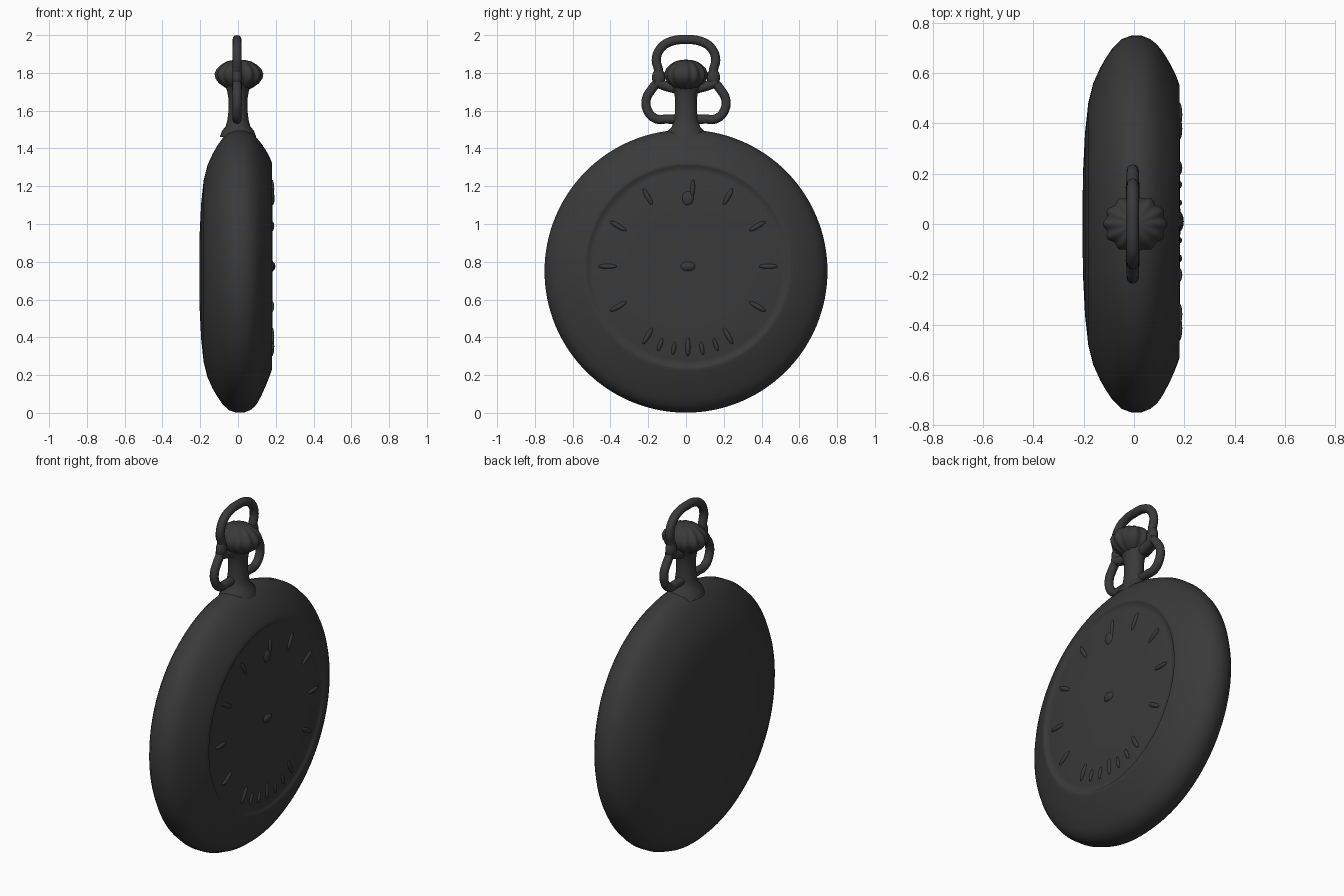
import bpy, bmesh
from math import sin, cos, pi, radians
from mathutils import Vector

cube = bpy.data.objects.get("Cube")
if cube:
    bpy.data.objects.remove(cube)

metal = bpy.data.materials.new("dark_metal")
metal.use_nodes = True
grey = (0.042, 0.042, 0.042, 1)
metal.diffuse_color = grey
bsdf = metal.node_tree.nodes["Principled BSDF"]
bsdf.inputs["Base Color"].default_value = grey
bsdf.inputs["Roughness"].default_value = 0.7


def finish(obj, name, angle=40):
    obj.name = name
    obj.data.materials.clear()
    obj.data.materials.append(metal)
    bpy.ops.object.select_all(action='DESELECT')
    obj.select_set(True)
    bpy.context.view_layer.objects.active = obj
    bpy.ops.object.shade_smooth_by_angle(angle=radians(angle))
    return obj


def lathe(name, profile, place, segments=96, angle=40):
    """Skin closed rings; place(position, radius, angle) gives each point."""
    bm = bmesh.new()
    rings = []
    for pos, radius in profile:
        rings.append([bm.verts.new(place(pos, radius, 2 * pi * i / segments))
                      for i in range(segments)])
    for a, b in zip(rings, rings[1:]):
        for i in range(segments):
            j = (i + 1) % segments
            bm.faces.new((a[i], a[j], b[j], b[i]))
    bm.faces.new(rings[0])
    bm.faces.new(rings[-1])
    bmesh.ops.recalc_face_normals(bm, faces=bm.faces)
    mesh = bpy.data.meshes.new(name)
    bm.to_mesh(mesh)
    bm.free()
    obj = bpy.data.objects.new(name, mesh)
    bpy.context.collection.objects.link(obj)
    return finish(obj, name, angle)


def tube(name, points, radius, cyclic=False):
    curve = bpy.data.curves.new(name, 'CURVE')
    curve.dimensions = '3D'
    curve.bevel_depth = radius
    curve.bevel_resolution = 4
    curve.use_fill_caps = True
    spline = curve.splines.new('BEZIER')
    spline.bezier_points.add(len(points) - 1)
    for bp, (y, z) in zip(spline.bezier_points, points):
        bp.co = (-0.005, y, z)
        bp.handle_left_type = bp.handle_right_type = 'AUTO'
    spline.use_cyclic_u = cyclic
    obj = bpy.data.objects.new(name, curve)
    bpy.context.collection.objects.link(obj)
    bpy.ops.object.select_all(action='DESELECT')
    obj.select_set(True)
    bpy.context.view_layer.objects.active = obj
    bpy.ops.object.convert(target='MESH')
    return finish(bpy.context.object, name, 60)


# Case: turned around x, with the dial opening set slightly high
DIAL_Y, DIAL_Z = 0.01, 0.776


def case_point(x, r, a):
    shift = max(0, min(1, (x - 0.1) / 0.07))
    return (x, DIAL_Y * shift + r * cos(a),
            0.75 + (DIAL_Z - 0.75) * shift + r * sin(a))


lathe("case", [
    (-0.205, 0.03), (-0.203, 0.2), (-0.195, 0.36), (-0.182, 0.48),
    (-0.162, 0.56), (-0.135, 0.62), (-0.112, 0.66), (-0.085, 0.70),
    (-0.05, 0.735), (-0.01, 0.749), (0.03, 0.749), (0.065, 0.735),
    (0.09, 0.715), (0.108, 0.692), (0.125, 0.665), (0.145, 0.628),
    (0.163, 0.59), (0.175, 0.56), (0.18, 0.545), (0.18, 0.535),
    (0.171, 0.525), (0.172, 0.50), (0.18, 0.46), (0.183, 0.3),
    (0.184, 0.02)], case_point, 128, 60)


def dial_bump(name, r, a, size, turn=None):
    """Soft raised mark on the dial, long side turned along the radius."""
    bpy.ops.mesh.primitive_uv_sphere_add(
        segments=16, ring_count=8,
        location=(0.18, DIAL_Y + r * cos(a), DIAL_Z + r * sin(a)),
        rotation=(a if turn is None else turn, 0, 0))
    obj = bpy.context.object
    obj.scale = size
    finish(obj, name, 80)


# Worn hour marks, with the pierced one at the top
for hour in range(12):
    if hour != 3:
        dial_bump("hour_mark", 0.425, hour * pi / 6, (0.012, 0.05, 0.013))
dial_bump("top_mark_drop", 0.36, pi / 2, (0.014, 0.038, 0.03))
dial_bump("top_mark_stem", 0.41, pi / 2 - 0.06, (0.012, 0.05, 0.012))
for k in (-2, -1, 1, 2):
    dial_bump("lower_mark", 0.44, -pi / 2 + k * 0.17, (0.011, 0.035, 0.011))
dial_bump("hand_pivot", 0, 0, (0.018, 0.04, 0.025), 0)


# Stem and its flared foot
def upright(z, r, a):
    return (r * 0.88 * cos(a), r * sin(a), z)


lathe("stem", [
    (1.46, 0.11), (1.495, 0.095), (1.515, 0.075), (1.55, 0.064),
    (1.60, 0.057), (1.66, 0.057), (1.70, 0.064), (1.74, 0.08)],
    upright, 32, 60)


# Fluted winding crown
def fluted(z, r, a):
    r *= 1 + 0.05 * cos(12 * a)
    return (0.005 + r * 1.06 * cos(a), r * 0.95 * sin(a), z)


lathe("winding_crown", [
    (1.71, 0.045), (1.725, 0.07), (1.745, 0.095), (1.77, 0.112),
    (1.795, 0.116), (1.82, 0.107), (1.842, 0.087), (1.86, 0.06),
    (1.868, 0.03), (1.87, 0.005)], fluted, 96, 70)

# Bow: one half path mirrored, from the stem foot over the top
half = [(0.04, 1.555), (0.10, 1.555), (0.165, 1.56), (0.207, 1.61), (0.209, 1.665),
        (0.18, 1.715), (0.145, 1.765), (0.145, 1.81), (0.157, 1.875),
        (0.13, 1.935), (0.075, 1.968)]
tube("bow", half + [(0, 1.976)] + [(-y, z) for y, z in reversed(half)], 0.024)

# Inner arms and pinched joints on each side
for side, label in ((1, "left"), (-1, "right")):
    tube("bow_arm_" + label,
         [(side * 0.165, 1.755), (side * 0.12, 1.735), (side * 0.05, 1.715)], 0.026)
    bpy.ops.mesh.primitive_uv_sphere_add(
        segments=20, ring_count=12, location=(-0.005, side * 0.145, 1.775))
    bpy.context.object.scale = (0.028, 0.035, 0.05)
    finish(bpy.context.object, "bow_joint_" + label, 80)
